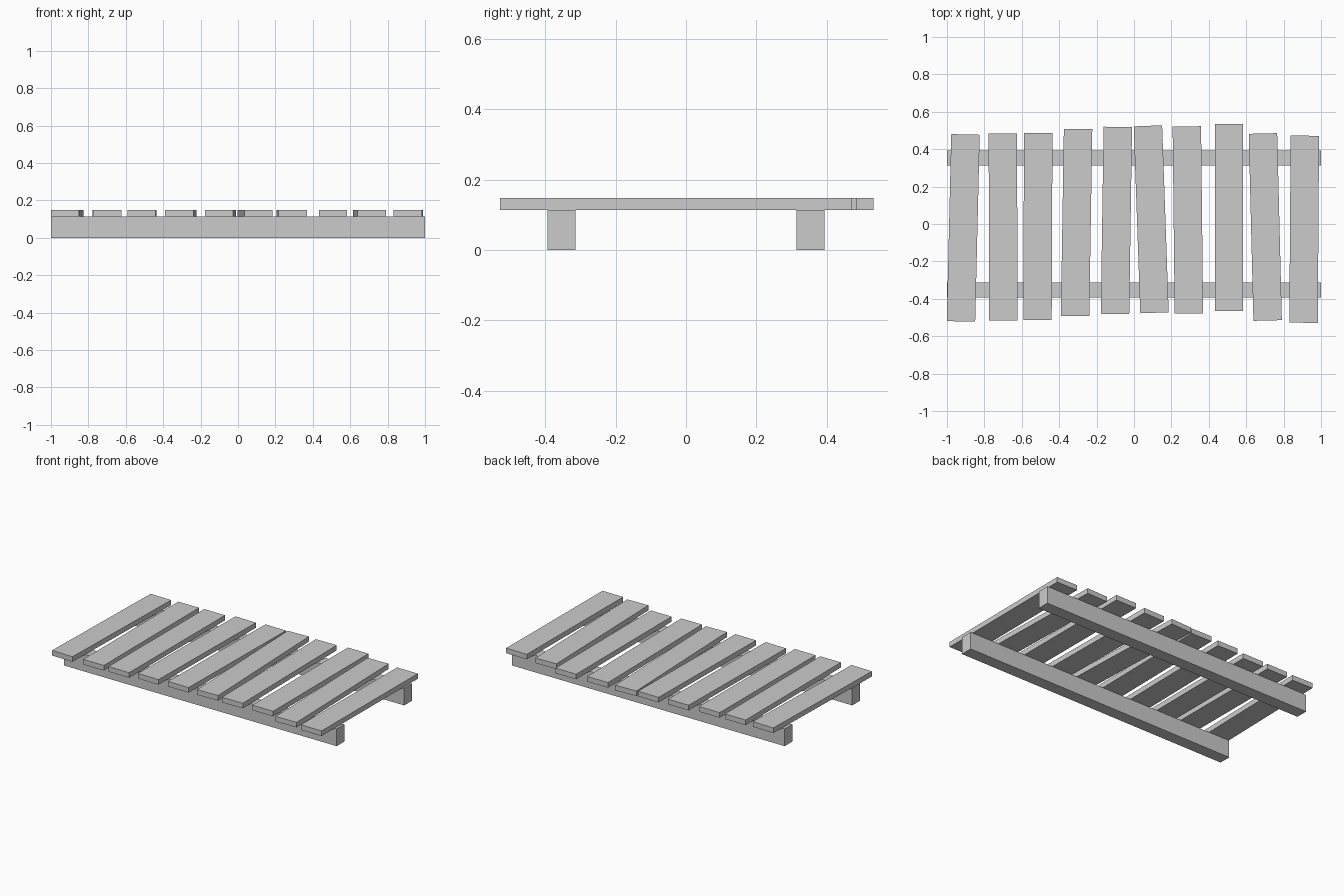
import bpy, bmesh
from mathutils import Matrix

if "Cube" in bpy.data.objects:
    bpy.data.objects.remove(bpy.data.objects["Cube"])

grey = bpy.data.materials.new("plain grey")
grey.diffuse_color = (0.6, 0.6, 0.6, 1)
grey.use_nodes = True
grey.node_tree.nodes["Principled BSDF"].inputs["Base Color"].default_value = grey.diffuse_color


def box(name, size, loc, turn=0.0):
    bm = bmesh.new()
    bmesh.ops.create_cube(bm, size=1, matrix=Matrix.Diagonal((*size, 1)))
    me = bpy.data.meshes.new(name)
    bm.to_mesh(me)
    bm.free()
    me.materials.append(grey)
    ob = bpy.data.objects.new(name, me)
    ob.location = loc
    ob.rotation_euler.z = turn
    bpy.context.collection.objects.link(ob)


RAIL_H, PLANK_H = 0.114, 0.034

# two long rails under the deck
for name, side in (("front_rail", -1), ("back_rail", 1)):
    box(name, (2, 0.08, RAIL_H), (0, side * 0.354, RAIL_H / 2))

# unevenly laid planks: centre x, centre y, turn
planks = [
    (-0.913, -0.021, -0.024), (-0.700, -0.016, 0.002),
    (-0.514, -0.013, -0.004), (-0.307, 0.008, -0.016),
    (-0.094, 0.019, -0.015), (0.092, 0.025, 0.035),
    (0.288, 0.022, 0.011), (0.508, 0.034, 0.0),
    (0.702, -0.016, 0.025), (0.910, -0.028, -0.007),
]
for i, (x, y, turn) in enumerate(planks, 1):
    box(f"plank_{i}", (0.152, 1.0, PLANK_H), (x, y, RAIL_H + PLANK_H / 2), turn)
